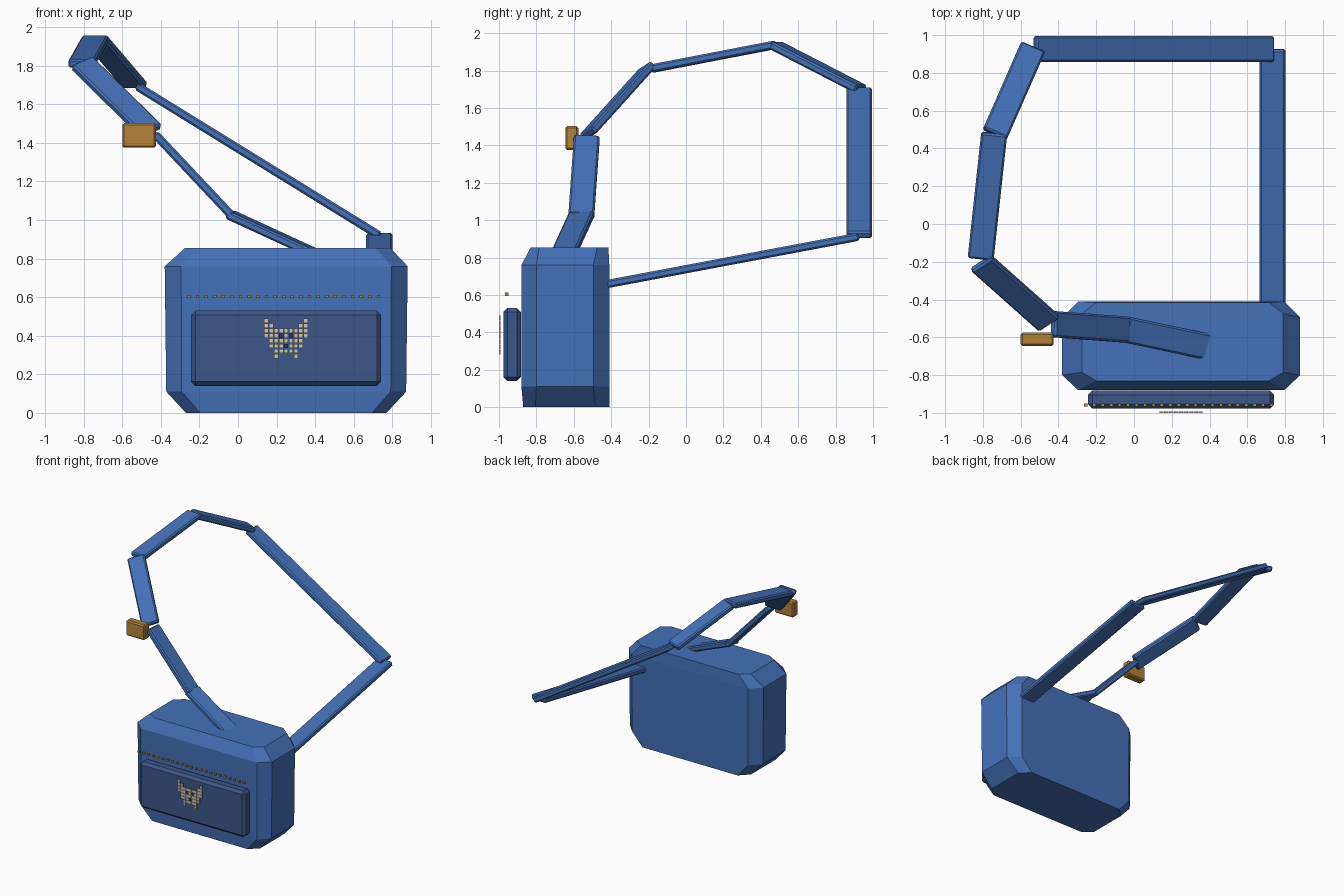
import bpy, bmesh
from mathutils import Vector, Matrix

if "Cube" in bpy.data.objects:
    bpy.data.objects.remove(bpy.data.objects["Cube"])


def material(name, rgb):
    m = bpy.data.materials.new(name)
    m.diffuse_color = (*rgb, 1)
    m.use_nodes = True
    m.node_tree.nodes["Principled BSDF"].inputs["Base Color"].default_value = m.diffuse_color
    return m


BLUE = material("denim blue", (0.058, 0.165, 0.48))
DARK = material("dark denim", (0.045, 0.095, 0.25))
BRASS = material("brass", (0.46, 0.23, 0.045))
CREAM = material("cream", (0.62, 0.57, 0.48))
NAVY = material("navy", (0.02, 0.05, 0.15))


def finish(bm, name, *mats):
    bmesh.ops.recalc_face_normals(bm, faces=bm.faces)
    me = bpy.data.meshes.new(name)
    bm.to_mesh(me)
    bm.free()
    for m in mats:
        me.materials.append(m)
    ob = bpy.data.objects.new(name, me)
    bpy.context.collection.objects.link(ob)
    return ob


def box(name, matrix, size, bevel, mat):
    bm = bmesh.new()
    bmesh.ops.create_cube(bm, size=1)
    bmesh.ops.scale(bm, vec=size, verts=bm.verts)
    bmesh.ops.bevel(bm, geom=bm.edges[:], offset=bevel, segments=1,
                    affect='EDGES', profile=0.5)
    bmesh.ops.transform(bm, matrix=matrix, verts=bm.verts)
    return finish(bm, name, mat)


def span_box(name, lo, hi, bevel, mat):
    lo, hi = Vector(lo), Vector(hi)
    return box(name, Matrix.Translation((lo + hi) / 2), hi - lo, bevel, mat)


def strap(name, p, q, across):
    """Flat webbing piece from p to q, its width lying along 'across'."""
    p, q = Vector(p), Vector(q)
    d = (q - p).normalized()
    w = Vector(across)
    w = (w - d * w.dot(d)).normalized()
    m = Matrix((d, w, d.cross(w))).transposed().to_4x4()
    m.translation = (p + q) / 2
    return box(name, m, ((q - p).length, 0.138, 0.044), 0.01, BLUE)


# Bag body: stacked octagons, with a flat back
# z, x range, y range, corner cut in x, front cut in y, back cut in y
levels = [
    (0.0, -0.27, 0.77, -0.87, -0.41, 0.075, 0.065, 0.075),
    (0.11, -0.372, 0.872, -0.88, -0.41, 0.08, 0.08, 0.085),
    (0.76, -0.38, 0.88, -0.88, -0.41, 0.085, 0.08, 0.085),
    (0.855, -0.275, 0.79, -0.83, -0.415, 0.075, 0.045, 0.06),
]
bm = bmesh.new()
rings = []
for z, x0, x1, y0, y1, cx, cf, cb in levels:
    outline = [(x0 + cx, y0), (x1 - cx, y0), (x1, y0 + cf), (x1, y1 - cb),
               (x1 - cx, y1), (x0 + cx, y1), (x0, y1 - cb), (x0, y0 + cf)]
    rings.append([bm.verts.new((x, y, z)) for x, y in outline])
for a, b in zip(rings, rings[1:]):
    for i in range(8):
        j = (i + 1) % 8
        bm.faces.new((a[i], a[j], b[j], b[i]))
bm.faces.new(rings[0][::-1])
bm.faces.new(rings[-1])
finish(bm, "bag_body", BLUE)

# Front pocket
span_box("front_pocket", (-0.243, -0.977, 0.14), (0.742, -0.882, 0.53), 0.022, DARK)

# Shoulder strap, from the top of the bag round to its back
pieces = [
    ((0.40, -0.652, 0.825), (-0.045, -0.558, 1.03), (0.04, 0.13, 0)),
    ((-0.03, -0.56, 1.02), (-0.43, -0.53, 1.445), (0, 1, 0)),
    ((-0.45, -0.525, 1.46), (-0.81, -0.205, 1.815), (0.11, 0.07, 0.045)),
    ((-0.812, -0.185, 1.81), (-0.74, 0.48, 1.938), (0.14, -0.016, 0)),
    ((-0.737, 0.475, 1.937), (-0.535, 0.935, 1.70), (0.13, -0.06, 0)),
    ((-0.525, 0.926, 1.695), (0.735, 0.926, 0.918), (0, 1, 0)),
    ((0.733, 0.925, 0.912), (0.733, -0.44, 0.655), (1, 0, 0)),
]
for i, piece in enumerate(pieces, 1):
    strap("strap_piece_%d" % i, *piece)

# Buckle
span_box("buckle", (-0.60, -0.645, 1.375), (-0.425, -0.575, 1.503), 0.01, BRASS)


def small_cubes(bm, center, size, mat=0):
    m = Matrix.Translation(center) @ Matrix.Diagonal((*size, 1))
    made = bmesh.ops.create_cube(bm, size=1, matrix=m)["verts"]
    for f in {f for v in made for f in v.link_faces}:
        f.material_index = mat


# Row of studs above the pocket
bm = bmesh.new()
for i in range(23):
    small_cubes(bm, (-0.255 + i * 0.0447, -0.958, 0.604), (0.017, 0.017, 0.017))
finish(bm, "stud_row", BRASS)

# Pixel animal face patch: left half mirrored about its middle column
half = ["X....",
        "XX...",
        "XXXXX",
        "XXXoX",
        ".XXXX",
        ".XXXo",
        "..XXX",
        "..X.."]
bm = bmesh.new()
for r, row in enumerate(half):
    for c, ch in enumerate(row + row[-2::-1]):
        if ch != ".":
            small_cubes(bm, (0.249 + (c - 4) * 0.0258, -0.996, 0.478 - r * 0.0262),
                        (0.023, 0.008, 0.023), 0 if ch == "X" else 1)
finish(bm, "face_patch", CREAM, NAVY)
